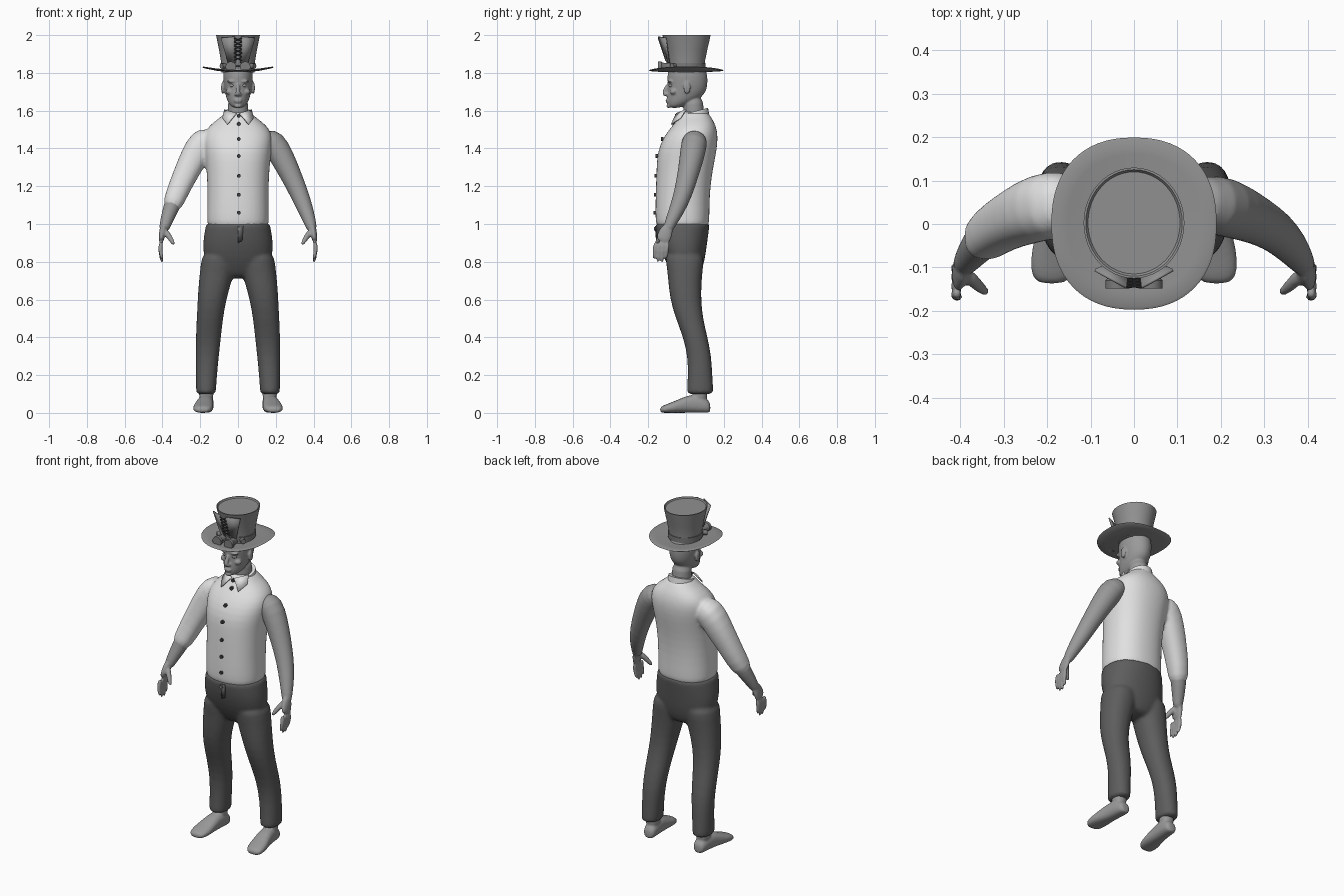
import bpy, bmesh
from math import cos, sin, pi, radians
from mathutils import Vector

cube = bpy.data.objects.get("Cube")
if cube:
    bpy.data.objects.remove(cube, do_unlink=True)


def material(name, value):
    m = bpy.data.materials.new(name)
    m.use_nodes = True
    color = (value, value, value, 1)
    m.diffuse_color = color
    bsdf = m.node_tree.nodes["Principled BSDF"]
    bsdf.inputs["Base Color"].default_value = color
    bsdf.inputs["Roughness"].default_value = 0.8
    return m


SHIRT = material("pale shirt cloth", 0.75)
SKIN = material("grey skin", 0.32)
CLOTH = material("dark trouser cloth", 0.11)
FELT = material("hat felt", 0.28)
METAL = material("dull metal", 0.2)
DARK = material("dark buttons", 0.05)


# Cross-sections: (centre, half-axis u, half-axis v)
def level(z, rx, front, back, x=0, tilt=0):
    return (Vector((x, (front + back) / 2, z)), Vector((rx, 0, 0)),
            Vector((0, (back - front) / 2, tilt)))


def tube(points):
    """Sections across a path of (x, y, z, radius[, second radius])."""
    pos = [Vector(p[:3]) for p in points]
    out = []
    for i, p in enumerate(points):
        t = (pos[min(i + 1, len(pos) - 1)] - pos[max(i - 1, 0)]).normalized()
        ref = Vector((1, 0, 0)) if abs(t.y) > 0.9 else Vector((0, 1, 0))
        u = t.cross(ref).normalized()
        out.append((pos[i], u * p[3], t.cross(u) * p[-1]))
    return out


def ball(x, y, z, rx, ry, rz):
    return [(Vector((x, y, z + rz * cos(a))), Vector((rx * sin(a), 0, 0)),
             Vector((0, ry * sin(a), 0))) for a in [pi * (k + 0.5) / 8 for k in range(8)]]


def build(name, lofts, mat, voxel=0, n=24, power=2.0, warp=None):
    """Loft every section list; a voxel size fuses them into one smooth skin."""
    bm = bmesh.new()
    angles = [2 * pi * k / n for k in range(n)]

    def se(v):
        return abs(v) ** (2 / power) * (1 if v >= 0 else -1)

    for sections in lofts:
        rings = [[bm.verts.new(c + u * se(cos(a)) + v * se(sin(a))) for a in angles]
                 for c, u, v in sections]
        for lo, hi in zip(rings, rings[1:]):
            for k in range(n):
                j = (k + 1) % n
                bm.faces.new((lo[k], lo[j], hi[j], hi[k]))
        bm.faces.new(rings[0][::-1])
        bm.faces.new(rings[-1])
    if warp:
        for v in bm.verts:
            v.co.z += warp(v.co)
    bmesh.ops.recalc_face_normals(bm, faces=bm.faces)
    obj = finish(name, bm, mat)
    if voxel:
        obj.modifiers.new("Round", "SUBSURF").levels = 1
        obj.modifiers["Round"].render_levels = 1
        fuse = obj.modifiers.new("Fuse", "REMESH")
        fuse.mode, fuse.voxel_size, fuse.use_smooth_shade = "VOXEL", voxel, True
        soft = obj.modifiers.new("Soften", "SMOOTH")
        soft.factor, soft.iterations = 0.5, 5
    return obj


def finish(name, bm, mat):
    me = bpy.data.meshes.new(name)
    bm.to_mesh(me)
    bm.free()
    me.materials.append(mat)
    me.shade_smooth()
    me.set_sharp_from_angle(angle=radians(40))
    obj = bpy.data.objects.new(name, me)
    bpy.context.collection.objects.link(obj)
    return obj


def plate(name, corners, mat, thickness=0.006):
    bm = bmesh.new()
    bm.faces.new([bm.verts.new(c) for c in corners])
    obj = finish(name, bm, mat)
    solid = obj.modifiers.new("Thickness", "SOLIDIFY")
    solid.thickness, solid.offset = thickness, 0
    return obj


def side(points, s):
    return [(p[0] * s, *p[1:]) for p in points]


SIDES = ((1, "left"), (-1, "right"))
ARM = [(.13, .05, 1.455, .058), (.19, .045, 1.435, .072), (.235, .03, 1.35, .066),
       (.28, .01, 1.26, .057), (.325, -.015, 1.16, .05), (.36, -.05, 1.07, .042),
       (.385, -.085, 1.0, .031), (.395, -.1, .96, .026)]

# Shirt: torso plus one long sleeve on the right arm
torso = [level(*s) for s in (
    (.97, .158, -.15, .115), (1.0, .166, -.163, .125), (1.1, .163, -.163, .125),
    (1.2, .163, -.16, .13), (1.3, .168, -.157, .145), (1.38, .178, -.152, .162),
    (1.45, .186, -.125, .17), (1.5, .172, -.09, .165), (1.54, .13, -.055, .15),
    (1.57, .085, -.035, .13), (1.6, .066, -.022, .115))]
sleeve = tube([(-x, y, z, r + .008) for x, y, z, r in ARM[:6]])
build("shirt", [torso, sleeve], SHIRT, .009, power=2.3)
build("collar_band", [[level(1.55, .08, -.045, .125, tilt=.015),
                       level(1.595, .07, -.032, .117, tilt=.02)]], SHIRT)
for s, label in SIDES:
    wing = [(.008, -.05, 1.585), (.072, .0, 1.605), (.082, -.03, 1.56), (.056, -.078, 1.527)]
    plate(label + "_collar_wing", side(wing, s), SHIRT)

# Front buttons and waistband fasteners
for i, (z, y) in enumerate(((1.572, -.05), (1.53, -.064), (1.45, -.125), (1.36, -.153),
                            (1.255, -.158), (1.155, -.161), (1.06, -.163))):
    build(f"shirt_button_{i + 1}", [tube([(.004, y + .006, z, .01), (.004, y - .008, z, .01)])],
          DARK, n=12)
build("waist_button", [tube([(.004, -.15, .975, .01), (.004, -.17, .975, .01)])], METAL, n=12)
plate("trouser_fly", [(.0, -.162, .99), (.028, -.161, .99), (.022, -.154, .91), (.0, -.155, .9)],
      CLOTH)

# Trousers: hips and two legs
hips = [level(*s) for s in (
    (1.008, .17, -.164, .126), (.995, .171, -.164, .126), (.95, .18, -.158, .12),
    (.9, .187, -.148, .113), (.82, .185, -.12, .102), (.75, .14, -.08, .085),
    (.71, .08, -.05, .06))]
legs = [[level(z, rx, f, b, x * s) for z, x, rx, f, b in (
    (.86, .1, .09, -.12, .1), (.78, .106, .092, -.102, .092), (.7, .12, .088, -.095, .083),
    (.6, .138, .076, -.085, .08), (.5, .149, .07, -.055, .09), (.4, .157, .067, -.015, .115),
    (.3, .162, .061, .008, .135), (.2, .167, .056, .01, .14), (.12, .169, .053, .005, .145),
    (.095, .17, .053, .003, .146))] for s, _ in SIDES]
build("trousers", [hips] + legs, CLOTH, .01, power=2.2)

# Arms with palms, fingers and thumbs; feet with ankles
for s, label in SIDES:
    parts = [ARM, [(.39, -.09, 1.0, .022, .028), (.402, -.11, .95, .017, .04),
                   (.408, -.128, .9, .014, .042)],
             [(.39, -.11, .97, .018), (.362, -.14, .93, .015), (.335, -.162, .885, .01)]]
    for i, tip in enumerate((.81, .79, .787, .81)):
        y = -.158 + .021 * i
        parts.append([(.406, y, .91, .013), (.413, y - .008, .86, .012),
                      (.4, y - .012, tip, .009)])
    build(label + "_arm", [tube(side(p, s)) for p in parts], SKIN, .006, n=16)

    foot = [(Vector((x * s, y, h / 2)), Vector((r, 0, 0)), Vector((0, 0, h / 2)))
            for y, x, r, h in ((.13, .165, .025, .05), (.115, .165, .038, .075),
                               (.05, .17, .042, .1), (0, .175, .045, .09),
                               (-.06, .183, .054, .062), (-.11, .188, .053, .044),
                               (-.14, .19, .036, .03))]
    ankle = tube(side([(.168, .075, .05, .04), (.168, .075, .12, .038), (.168, .075, .2, .04)], s))
    build(label + "_foot", [foot, ankle], SKIN, .007, power=2.4)

# Head, neck and facial features
skull = [level(*s) for s in (
    (1.613, .028, -.09, -.035), (1.635, .048, -.099, .02), (1.66, .06, -.102, .07),
    (1.69, .068, -.1, .1), (1.72, .074, -.095, .112), (1.76, .079, -.099, .116),
    (1.8, .08, -.1, .112), (1.85, .07, -.08, .095))]
neck = tube([(0, .045, 1.54, .056), (0, .04, 1.6, .054), (0, .035, 1.68, .056)])
nose = tube([(0, -.09, 1.745, .009), (0, -.108, 1.715, .011), (0, -.118, 1.69, .014),
             (0, -.1, 1.68, .012)])
face = [skull, neck, nose, ball(0, -.1, 1.655, .024, .01, .006), ball(0, -.097, 1.646, .02, .01, .006),
        ball(0, -.092, 1.625, .02, .012, .012)]
for s, _ in SIDES:
    face += [ball(.033 * s, -.083, 1.755, .026, .016, .008),
             ball(.012 * s, -.106, 1.686, .009, .01, .008),
             ball(.045 * s, -.066, 1.7, .022, .02, .016),
             ball(.082 * s, .005, 1.72, .008, .02, .033)]
build("head", face, SKIN, .005)
for s, label in SIDES:
    build(label + "_eye", [ball(.031 * s, -.078, 1.733, .014, .014, .009)], SKIN, n=16)

# Hat: curled brim, flared crown with sunken top, band
brim = [level(z, .19 * k, -.197 * k, .199 * k) for k, z in (
    (.35, 1.802), (.6, 1.802), (.8, 1.802), (.97, 1.802), (1, 1.805),
    (.97, 1.809), (.8, 1.81), (.6, 1.81), (.35, 1.81))]
build("hat_brim", [brim], FELT, n=64, power=2.3,
      warp=lambda p: .026 * (p.x / .19) ** 2 + .008 * (p.y / .2) ** 2)
build("hat_crown", [[level(*s) for s in (
    (1.803, .088, -.088, .098), (1.86, .09, -.09, .1), (1.92, .1, -.102, .112),
    (1.97, .11, -.116, .124), (2.0, .116, -.125, .13), (2.0, .111, -.12, .125),
    (1.993, .106, -.115, .12))]], FELT, n=48)
build("hat_band", [[level(1.822, .093, -.093, .103), level(1.852, .094, -.094, .104)]], METAL, n=48)

# Laced panels flaring from the front of the crown
for s, label in SIDES:
    panel = [(.012, -.1, 1.852), (.052, -.088, 1.852), (.09, -.106, 1.985), (.018, -.146, 1.992)]
    plate(label + "_hat_panel", side(panel, s), FELT)
for i in range(6):
    z = 1.866 + .02 * i
    y = -.107 - .0066 * i
    for s, label in SIDES:
        build(f"{label}_lace_{i + 1}", [tube([(-.02 * s, y, z, .003),
              (.02 * s, y - .006, z + .018, .003)])], DARK, n=8)

# Goggles resting on the brim
for s, label in SIDES:
    x = .038 * s
    build(label + "_goggle", [tube([(x * .9, -.085, 1.832, .02), (x, -.125, 1.832, .022),
          (x, -.13, 1.832, .028), (x, -.148, 1.832, .028), (x, -.148, 1.832, .02),
          (x, -.142, 1.832, .019)])], METAL, n=20)
    build(label + "_lens", [tube([(x, -.138, 1.832, .0185), (x, -.144, 1.832, .0185)])], FELT, n=20)
    build(label + "_strap_buckle", [tube([(.07 * s, -.06, 1.836, .014), (.088 * s, -.075, 1.836, .014)])],
          METAL, n=12)
build("goggle_bridge", [tube([(-.02, -.135, 1.836, .005), (.02, -.135, 1.836, .005)])], METAL, n=8)
